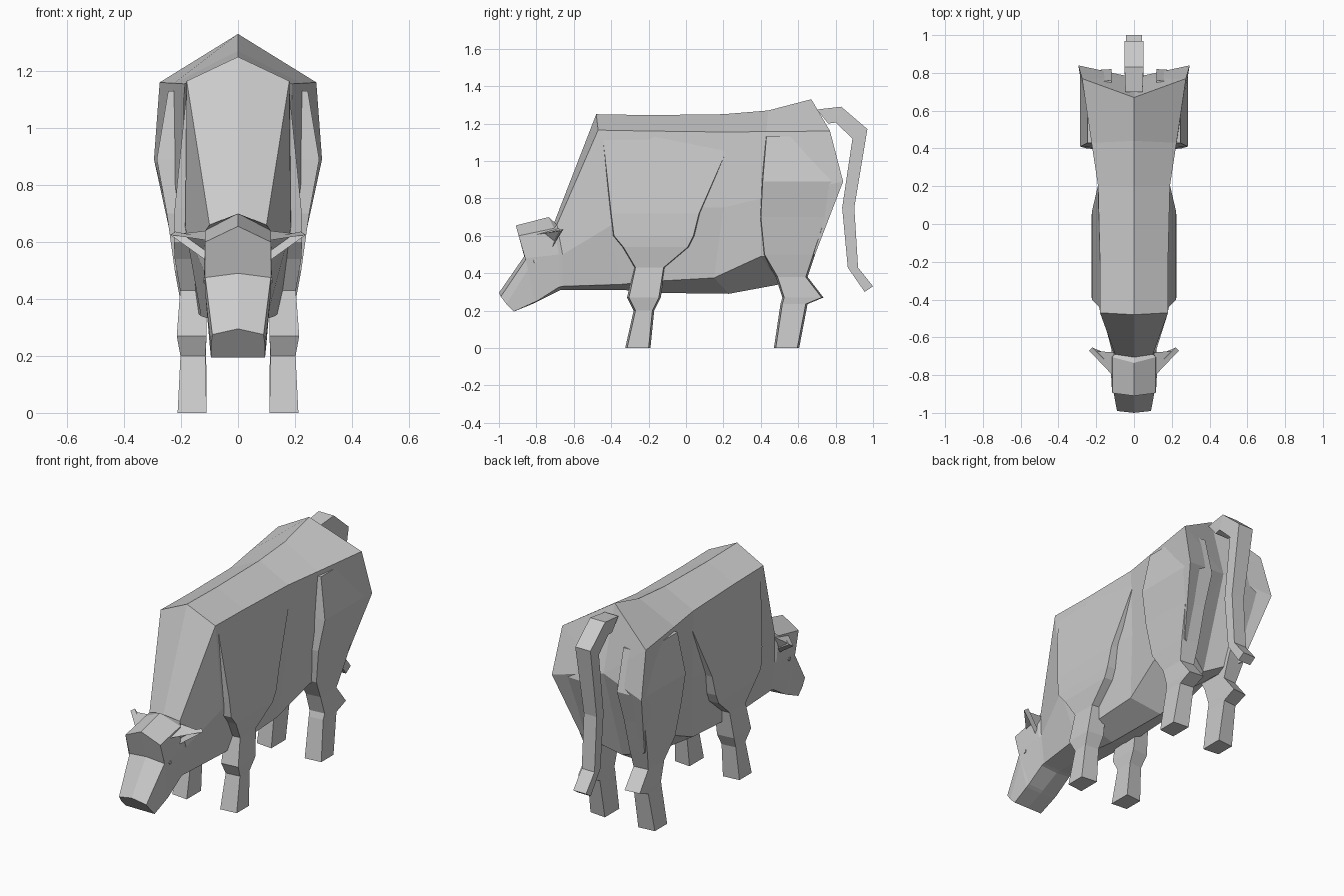
import bpy, bmesh
from mathutils import Vector

if "Cube" in bpy.data.objects:
    bpy.data.objects.remove(bpy.data.objects["Cube"])


def finish(name, bm, mirror=False):
    bmesh.ops.remove_doubles(bm, verts=bm.verts, dist=0.0005)
    bmesh.ops.recalc_face_normals(bm, faces=bm.faces)
    me = bpy.data.meshes.new(name)
    bm.to_mesh(me)
    bm.free()
    ob = bpy.data.objects.new(name, me)
    bpy.context.collection.objects.link(ob)
    if mirror:
        ob.modifiers.new("Mirror", 'MIRROR')
    return ob


def loft(rings, tip=None, cap_start=False, cap_end=False):
    """Skin a list of equal-sized closed rings."""
    bm = bmesh.new()
    vs = [[bm.verts.new(p) for p in r] for r in rings]
    n = len(vs[0])
    for a, b in zip(vs, vs[1:]):
        for i in range(n):
            j = (i + 1) % n
            bm.faces.new((a[i], a[j], b[j], b[i]))
    if cap_start:
        bm.faces.new(vs[0])
    if cap_end:
        bm.faces.new(vs[-1])
    if tip:
        t = bm.verts.new(tip)
        for i in range(n):
            bm.faces.new((vs[-1][i], vs[-1][(i + 1) % n], t))
    return bm


def full(half):
    """Half section (ridge, edge, side, low, keel) -> closed symmetric ring."""
    return list(half) + [(-x, y, z) for x, y, z in reversed(half[1:-1])]


shoulder = [(0, -.48, 1.25), (.18, -.47, 1.165), (.185, -.41, .65), (.13, -.35, .34), (0, -.33, .31)]

# torso: ridge-backed barrel widening to the rump
torso = [
    shoulder,
    [(0, -.2, 1.245), (.18, -.2, 1.16), (.195, -.2, .75), (.15, -.2, .355), (0, -.19, .295)],
    [(0, .2, 1.25), (.19, .2, 1.155), (.18, .2, .75), (.15, .15, .375), (0, .23, .29)],
    [(0, .44, 1.27), (.225, .43, 1.157), (.22, .40, .8), (.19, .40, .49), (0, .5, .34)],
    [(0, .67, 1.33), (.275, .77, 1.16), (.295, .84, .89), (.21, .69, .5), (0, .6, .4)],
]
finish("torso", loft([full(r) for r in torso], tip=(0, .775, .95)))

# head and lowered neck
head = [
    shoulder,
    [(0, -.705, .67), (.1, -.69, .66), (.12, -.66, .5), (.1, -.66, .33), (0, -.64, .31)],
    [(0, -.735, .70), (.115, -.705, .64), (.12, -.68, .5), (.1, -.68, .325), (0, -.67, .31)],
    [(0, -.91, .655), (.115, -.895, .60), (.118, -.86, .48), (.1, -.79, .255), (0, -.79, .25)],
    [(0, -.865, .49), (.115, -.855, .475), (.115, -.845, .42), (.1, -.81, .245), (0, -.81, .24)],
    [(0, -1, .295), (.09, -.99, .275), (.095, -.96, .235), (.095, -.92, .195), (0, -.92, .195)],
]
finish("head_and_neck", loft([full(r) for r in head], cap_end=True))


# legs: stacked rectangular sections (z, front y, back y, inner x, outer x)
def leg(name, sections):
    rings = [[(xi, a, z), (xo, a + .01, z), (xo, b - .01, z), (xi, b, z)]
             for z, a, b, xi, xo in sections]
    finish(name, loft(rings, cap_start=True, cap_end=True), mirror=True)


leg("front_legs", [
    (1.13, -.455, .26, .10, .18), (.72, -.41, .08, .11, .222),
    (.60, -.395, .05, .11, .225), (.54, -.345, .02, .11, .222),
    (.43, -.28, -.11, .11, .203), (.27, -.315, -.135, .11, .215),
    (.20, -.28, -.17, .115, .202), (0, -.325, -.19, .11, .212)])
leg("rear_legs", [
    (1.13, .42, .76, .12, .245), (.89, .40, .82, .12, .285),
    (.70, .39, .755, .12, .25), (.50, .41, .69, .11, .222),
    (.38, .48, .65, .11, .2), (.27, .515, .735, .11, .203),
    (.235, .505, .65, .112, .2), (0, .47, .605, .11, .212)])

# tail: bent strap with (top y, z), (under y, z), half width
tail = [
    ((.70, 1.275), (.76, 1.2), .045), ((.83, 1.29), (.80, 1.205), .05),
    ((.97, 1.17), (.89, 1.12), .05), ((.90, .75), (.835, .75), .042),
    ((.92, .43), (.865, .43), .042), ((1.0, .33), (.955, .30), .042)]
finish("tail", loft([[(-w, *t), (w, *t), (w, *u), (-w, *u)] for t, u, w in tail],
                    cap_start=True, cap_end=True))

# ears: pointed, with a hollow in the forward-facing side
bm = bmesh.new()
front, back, low, tip = [bm.verts.new(p) for p in
                         ((.105, -.81, .605), (.105, -.68, .64), (.105, -.72, .53), (.238, -.67, .625))]
bm.faces.new((front, back, tip))
bm.faces.new((back, low, tip))
hollow = bm.faces.new((low, front, tip))
bmesh.ops.recalc_face_normals(bm, faces=bm.faces)
bmesh.ops.inset_region(bm, faces=[hollow], thickness=.012)
inward = (Vector((.13, -.70, .61)) - hollow.calc_center_median()) * .6
for v in hollow.verts:
    v.co += inward
finish("ears", bm, mirror=True)

# eyes: small studs on the cheeks
eye = [[(x, -.805 + r * dy, .465 + r * dz) for dy, dz in
        ((1, 0), (.5, .87), (-.5, .87), (-1, 0), (-.5, -.87), (.5, -.87))]
       for x, r in ((.105, .014), (.121, .011))]
finish("eyes", loft(eye, cap_start=True, cap_end=True), mirror=True)
